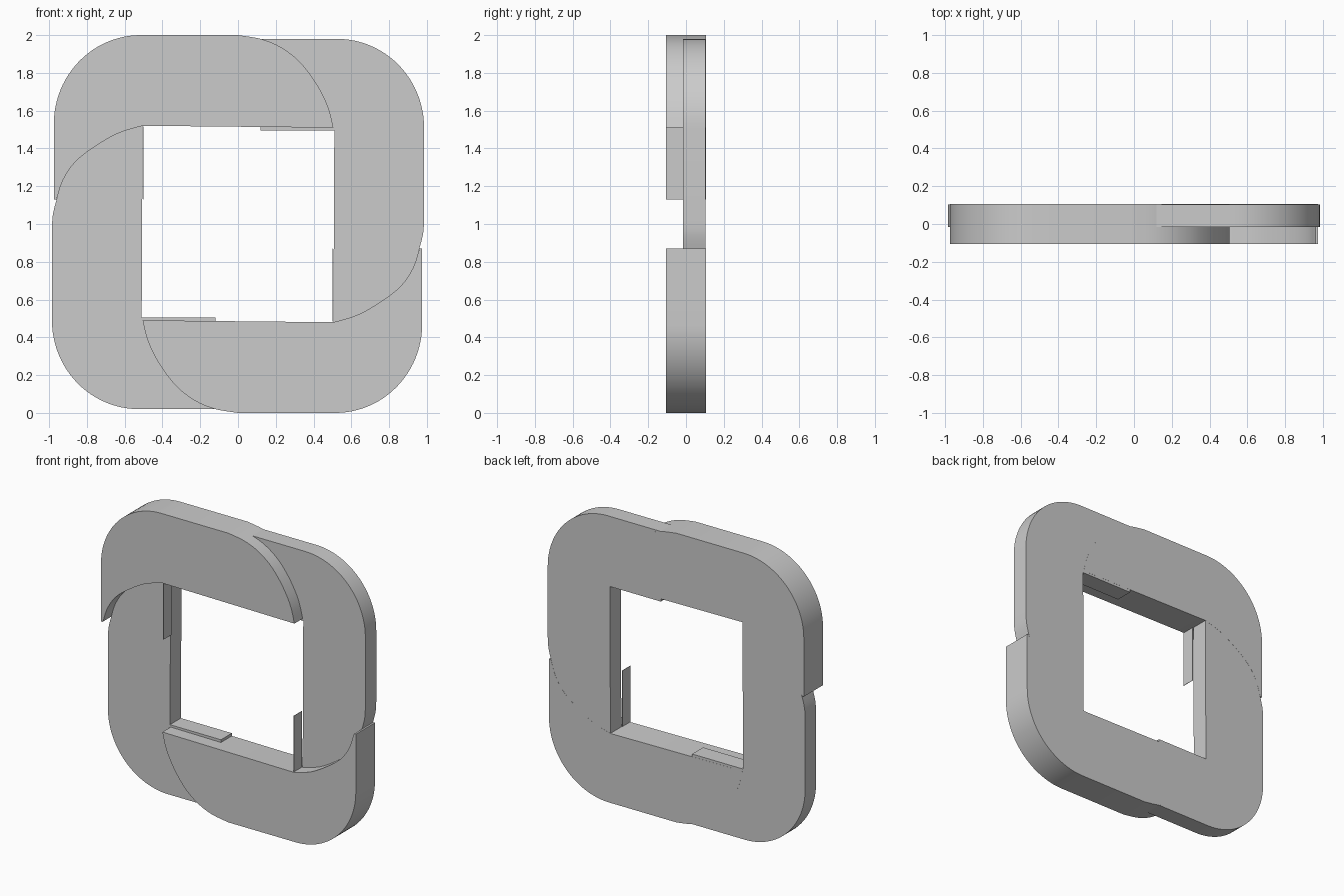
import bpy, bmesh
from math import sin, cos, pi

if "Cube" in bpy.data.objects:
    bpy.data.objects.remove(bpy.data.objects["Cube"])

FRONT, STEP, BACK = -0.105, -0.015, 0.105


def corner(cx, cz, rx, rz, a0, a1, n=24):
    """Elliptical arc for a rounded outer corner."""
    return [(cx + rx * cos(a0 + (a1 - a0) * i / n),
             cz + rz * sin(a0 + (a1 - a0) * i / n)) for i in range(n + 1)]


def smooth_path(pts, sub=5):
    """Catmull-Rom curve through a few points."""
    p = [pts[0]] + pts + [pts[-1]]
    out = []
    for i in range(1, len(p) - 2):
        for k in range(sub):
            t = k / sub
            out.append(tuple(0.5 * (2 * b + (c - a) * t + (2 * a - 5 * b + 4 * c - d) * t * t
                                    + (3 * b - a - 3 * c + d) * t ** 3)
                             for a, b, c, d in zip(p[i - 1], p[i], p[i + 1], p[i + 2])))
    return out + [pts[-1]]


def slab(name, outline, y0, y1, turned=False):
    """Extrude an x-z outline from y0 to y1, optionally half-turned about the centre."""
    if turned:
        outline = [(-x, 2 - z) for x, z in outline]
    bm = bmesh.new()
    face = bm.faces.new([bm.verts.new((x, y0, z)) for x, z in outline])
    ext = bmesh.ops.extrude_face_region(bm, geom=[face])
    for v in ext["geom"]:
        if isinstance(v, bmesh.types.BMVert):
            v.co.y = y1
    bmesh.ops.recalc_face_normals(bm, faces=bm.faces)
    mesh = bpy.data.meshes.new(name)
    bm.to_mesh(mesh)
    bm.free()
    obj = bpy.data.objects.new(name, mesh)
    bpy.context.collection.objects.link(obj)
    bpy.ops.object.select_all(action='DESELECT')
    obj.select_set(True)
    bpy.context.view_layer.objects.active = obj
    bpy.ops.object.shade_smooth_by_angle(angle=pi / 6)


# Shared curves: rounded end of the raised bar and rounded end of the thin bar
raised_end = smooth_path([(0, 2), (0.12, 1.98), (0.22, 1.94), (0.31, 1.875),
                          (0.38, 1.795), (0.44, 1.70), (0.48, 1.61), (0.505, 1.51)])
thin_end = smooth_path([(-0.505, 1.52), (-0.635, 1.48), (-0.757, 1.41), (-0.86, 1.33),
                        (-0.925, 1.235), (-0.96, 1.13), (-0.98, 1.05), (-0.985, 0.98)])

# Raised bar: full depth, hooked over the thin bar's rounded end
hook = [p for p in thin_end if p[1] > 1.135]
raised = (corner(-0.515, 1.53, 0.46, 0.47, pi, pi / 2) + raised_end
          + hook + [(-0.962, 1.13), (-0.975, 1.13)])

# Thin bar: back layer only, with an arm running behind the raised bar
thin = (thin_end + corner(-0.525, 0.49, 0.46, 0.47, pi, 1.5 * pi)
        + [(-0.12, 0.02), (-0.12, 0.505), (-0.51, 0.505)])

# Fine inner wall left standing in front of the thin bar
fin = [(-0.501, 1.13), (-0.498, 1.13), (-0.498, 1.517), (-0.501, 1.517)]

for turned, a, b in ((False, "top", "left"), (True, "bottom", "right")):
    slab(a + "_raised_bar", raised, FRONT, BACK, turned)
    slab(b + "_thin_bar", thin, STEP, BACK - 0.0006, turned)
    slab(b + "_inner_fin", fin, FRONT, STEP, turned)
